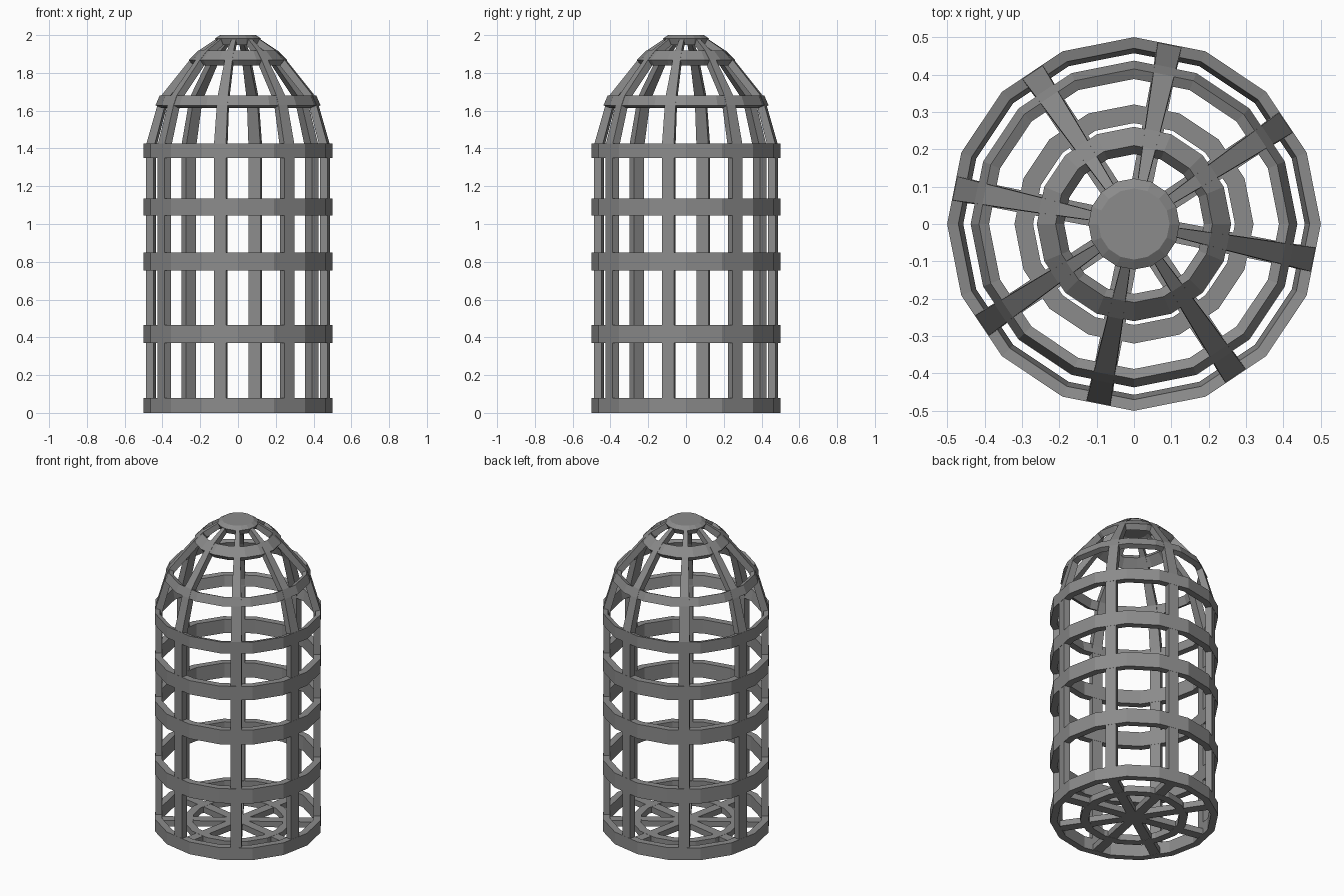
import bpy, bmesh
from math import sin, cos, pi

if "Cube" in bpy.data.objects:
    bpy.data.objects.remove(bpy.data.objects["Cube"])

SIDES = 16
BARS = 8
AP = cos(pi / SIDES)  # ratio of flat radius to corner radius

# dark grey metal
metal = bpy.data.materials.new("dark_metal")
metal.diffuse_color = (.26, .26, .26, 1)
metal.use_nodes = True
metal.node_tree.nodes["Principled BSDF"].inputs["Base Color"].default_value = metal.diffuse_color


def finish(bm, name):
    bmesh.ops.recalc_face_normals(bm, faces=bm.faces)
    me = bpy.data.meshes.new(name)
    bm.to_mesh(me)
    bm.free()
    me.materials.append(metal)
    ob = bpy.data.objects.new(name, me)
    bpy.context.collection.objects.link(ob)
    return ob


def ring(name, profile, capped=()):
    """Closed (radius, z) profile swept round 16 sides; capped lists profile loops to fill."""
    bm = bmesh.new()
    loops = [[bm.verts.new((r * cos(2 * pi * i / SIDES), r * sin(2 * pi * i / SIDES), z))
              for r, z in profile] for i in range(SIDES)]
    n = len(profile)
    for i in range(SIDES):
        a, b = loops[i], loops[(i + 1) % SIDES]
        for j in range(n - 1 if capped else n):
            k = (j + 1) % n
            bm.faces.new((a[j], b[j], b[k], a[k]))
    for j in capped:
        bm.faces.new([loop[j] for loop in loops])
    return finish(bm, name)


def bars(name, stations):
    """Eight radial bars; stations are (outer r, outer z, inner r, inner z, width)."""
    bm = bmesh.new()
    for k in range(BARS):
        a = -pi / 16 + 2 * pi * k / BARS
        c, s = cos(a), sin(a)
        secs = []
        for ro, zo, ri, zi, w in stations:
            secs.append([bm.verts.new((r * c - t * s, r * s + t * c, z))
                         for r, z, t in ((ro, zo, -w / 2), (ro, zo, w / 2),
                                         (ri, zi, w / 2), (ri, zi, -w / 2))])
        for p, q in zip(secs, secs[1:]):
            for j in range(4):
                m = (j + 1) % 4
                bm.faces.new((p[j], p[m], q[m], q[j]))
        bm.faces.new(secs[0])
        bm.faces.new(secs[-1])
    return finish(bm, name)


# straight wall hoops, the top one leaning inward with the dome
for i, (z0, z1) in enumerate([(0, .08), (.37, .465), (.755, .85), (1.045, 1.135)]):
    ring(f"wall_hoop_{i + 1}", [(.5, z0), (.5, z1), (.457, z1), (.457, z0)])
ring("wall_hoop_5", [(.5, 1.35), (.5, 1.425), (.47, 1.418), (.457, 1.35)])

# sloping dome hoops
ring("dome_hoop_lower", [(.437, 1.628), (.415, 1.68), (.388, 1.668), (.405, 1.614)])
ring("dome_hoop_upper", [(.26, 1.868), (.21, 1.918), (.187, 1.888), (.235, 1.838)])

# top cap disc with a bevelled rim
ring("top_cap", [(.095, 2.0), (.122, 1.982), (.105, 1.948), (.085, 1.96)], capped=(0, 3))

# upright bars bending into the dome, flush over the hoops, tapering to the cap
o = .001
bars("cage_bars", [
    (.5 * AP - o, .002, .457 * AP + o, .002, .065),
    (.5 * AP - o, 1.42, .457 * AP + o, 1.40, .065),
    (.437 * AP + o, 1.629, .40 * AP, 1.614, .058),
    (.415 * AP + o, 1.681, .382 * AP, 1.662, .056),
    (.26 * AP + o, 1.869, .234 * AP, 1.838, .041),
    (.21 * AP + o, 1.919, .186 * AP, 1.888, .035),
    (.11 * AP, 1.985, .095 * AP, 1.955, .024),
])

# floor spokes and middle floor hoop
bars("floor_spokes", [(.47, .001, .47, .039, .062), (.0, .001, .0, .039, .055)])
ring("floor_hoop", [(.32, 0), (.32, .04), (.27, .04), (.27, 0)])
